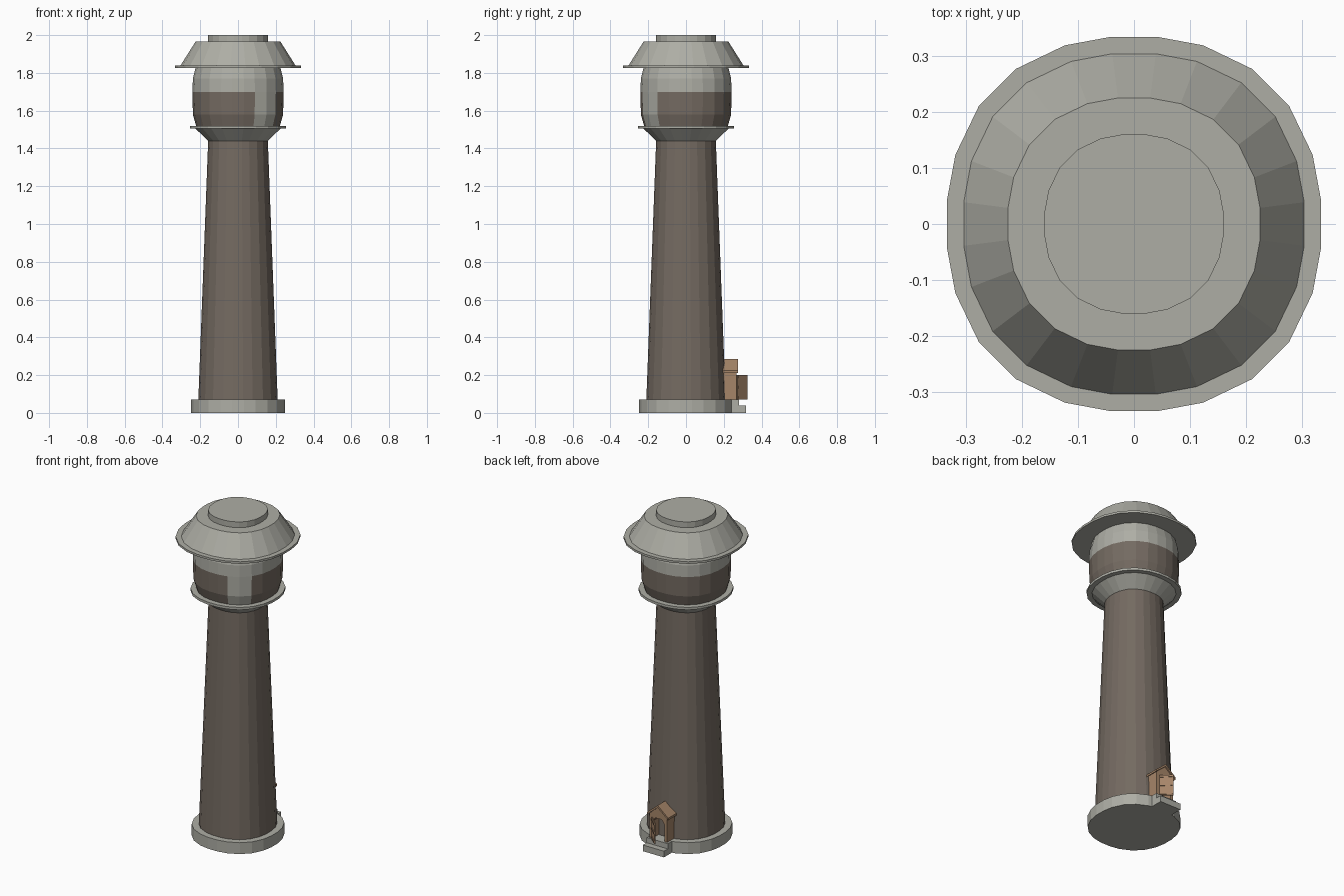
import bpy, bmesh, math
from mathutils import Matrix

if "Cube" in bpy.data.objects:
    bpy.data.objects.remove(bpy.data.objects["Cube"])


def material(name, rgb):
    m = bpy.data.materials.new(name)
    m.diffuse_color = (*rgb, 1)
    m.use_nodes = True
    m.node_tree.nodes["Principled BSDF"].inputs["Base Color"].default_value = m.diffuse_color
    return m


STONE = material("pale stone", (0.42, 0.42, 0.375))
BRICK = material("brown brick", (0.175, 0.145, 0.12))
WOOD = material("wood", (0.38, 0.235, 0.14))

# Slightly squared 24-sided cross-section: one octant mirrored all round
OCT = [(1, 0.128), (0.955, 0.37), (0.83, 0.63)]
QUAD = OCT + [(y, x) for x, y in reversed(OCT)]
RING = []
for k in range(4):
    c, s = (1, 0, -1, 0)[k], (0, 1, 0, -1)[k]
    RING += [(x * c - y * s, x * s + y * c) for x, y in QUAD]


def finish(name, bm, mats):
    bmesh.ops.recalc_face_normals(bm, faces=bm.faces)
    me = bpy.data.meshes.new(name)
    bm.to_mesh(me)
    bm.free()
    for m in mats:
        me.materials.append(m)
    ob = bpy.data.objects.new(name, me)
    bpy.context.collection.objects.link(ob)
    return ob


def lathe(name, profile, *mats, rule=None):
    """Stack rings of (radius, z) into a closed faceted solid."""
    bm = bmesh.new()
    rings = [[bm.verts.new((x * r, y * r, z)) for x, y in RING] for r, z in profile]
    n = len(RING)
    for a, b in zip(rings, rings[1:]):
        for i in range(n):
            j = (i + 1) % n
            f = bm.faces.new((a[i], a[j], b[j], b[i]))
            if rule:
                f.material_index = rule(f.calc_center_median())
    bm.faces.new(rings[0])
    bm.faces.new(rings[-1])
    return finish(name, bm, mats)


def extrude_y(name, outline, y0, y1, mat):
    """Extrude an x/z outline along y."""
    bm = bmesh.new()
    f = bm.faces.new([bm.verts.new((x, y0, z)) for x, z in outline])
    r = bmesh.ops.extrude_face_region(bm, geom=[f])
    vs = [v for v in r["geom"] if isinstance(v, bmesh.types.BMVert)]
    bmesh.ops.translate(bm, verts=vs, vec=(0, y1 - y0, 0))
    return finish(name, bm, [mat])


def box(name, x0, x1, y0, y1, z0, z1, mat):
    return extrude_y(name, [(x0, z0), (x1, z0), (x1, z1), (x0, z1)], y0, y1, mat)


def drum_colour(c):
    # brick below the band, except for one stone pier at the front right
    ang = math.degrees(math.atan2(c.y, c.x))
    return 1 if c.z < 1.70 and not -68 < ang < -38 else 0


# Tower body
lathe("base_plinth", [(0.248, 0), (0.248, 0.07)], STONE)
lathe("tower_shaft", [(0.21, 0.07), (0.158, 1.44)], BRICK)
lathe("corbel", [(0.158, 1.44), (0.225, 1.505), (0.254, 1.505), (0.254, 1.52), (0.2, 1.52)], STONE)
lathe("tank_drum", [(0.222, 1.52), (0.239, 1.58), (0.241, 1.70), (0.239, 1.77), (0.224, 1.83)],
      STONE, BRICK, rule=drum_colour)
lathe("roof", [(0.334, 1.827), (0.334, 1.84), (0.304, 1.84), (0.225, 1.965)], STONE)
lathe("roof_cap", [(0.16, 1.96), (0.16, 2.0)], STONE)

# Entrance porch at the back
extrude_y("porch_frame", [(-0.06, 0.07), (-0.06, 0.22), (0, 0.27), (0.06, 0.22), (0.06, 0.07),
                          (0.04, 0.07), (0.04, 0.175), (0.022, 0.2), (-0.022, 0.2),
                          (-0.04, 0.175), (-0.04, 0.07)], 0.17, 0.268, WOOD)
extrude_y("porch_roof", [(-0.072, 0.225), (0, 0.285), (0.072, 0.225), (0.072, 0.212),
                         (0, 0.27), (-0.072, 0.212)], 0.17, 0.276, WOOD)

# Door left ajar, with rails on its outer face
hinge = Matrix.Translation((0.04, 0.268, 0)) @ Matrix.Rotation(math.radians(-43), 4, "Z")
leaf = [box("door_leaf", -0.078, 0, 0, 0.006, 0.07, 0.2, WOOD)]
for i, z in enumerate((0.075, 0.13, 0.185)):
    leaf.append(box(f"door_rail_{i}", -0.074, -0.004, 0.006, 0.01, z, z + 0.012, WOOD))
for ob in leaf:
    ob.matrix_world = hinge

# Steps
box("upper_step", -0.072, 0.072, 0.2, 0.28, 0, 0.07, STONE)
box("lower_step", -0.072, 0.072, 0.2, 0.317, 0, 0.038, STONE)
